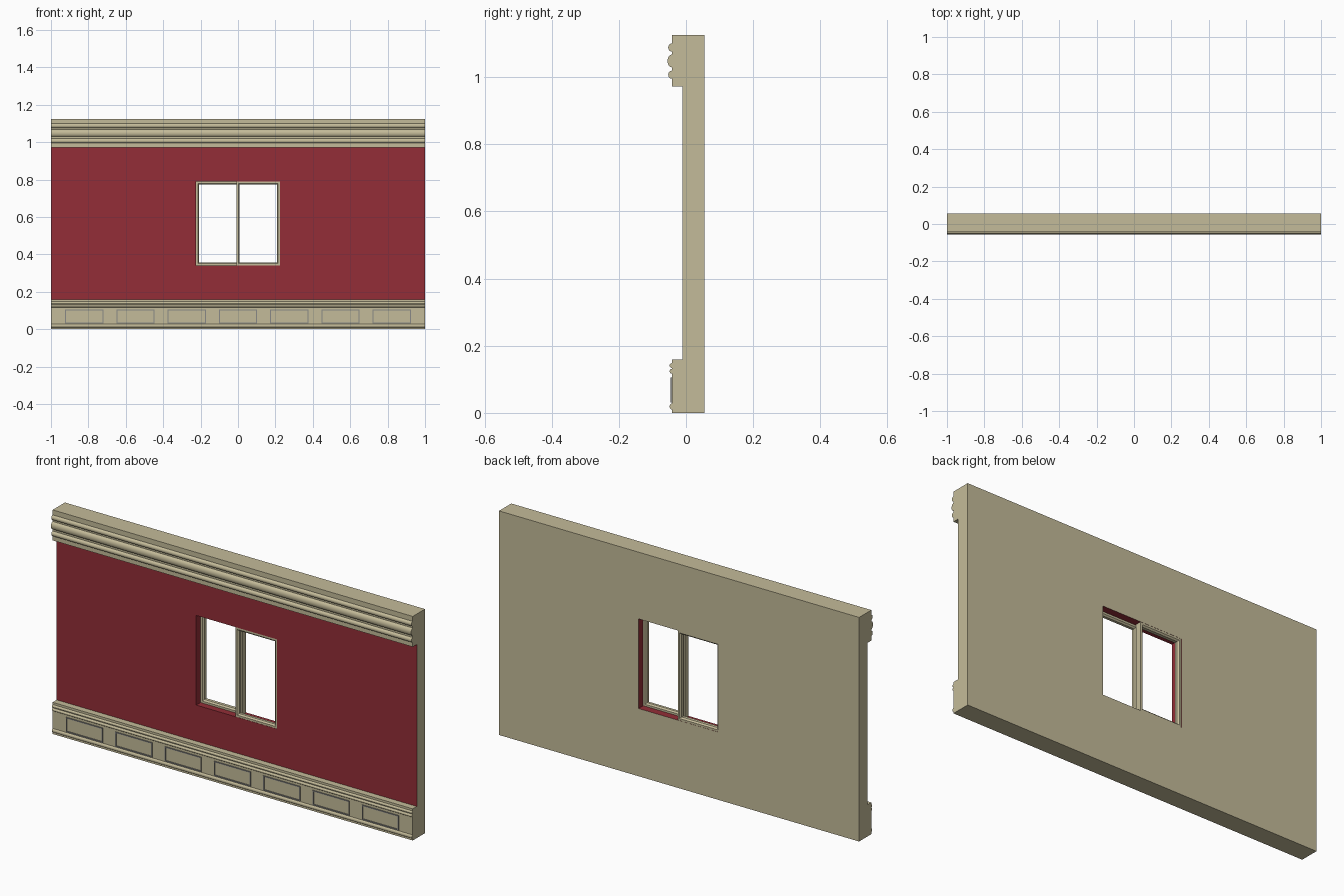
import bpy, bmesh, math

if "Cube" in bpy.data.objects:
    bpy.data.objects.remove(bpy.data.objects["Cube"])

BACK, WALL, TRIM = 0.055, -0.010, -0.042   # y of back, wall front, trim front
TOP = 1.125
HOLE = (-0.225, 0.225, 0.34, 0.79)         # window opening x0, x1, z0, z1


def material(name, rgb):
    m = bpy.data.materials.new(name)
    m.diffuse_color = (*rgb, 1)
    m.use_nodes = True
    m.node_tree.nodes["Principled BSDF"].inputs["Base Color"].default_value = m.diffuse_color
    return m


cream = material("cream_paint", (0.552, 0.497, 0.319))
red = material("red_wall", (0.292, 0.027, 0.038))
grey = material("grey_beading", (0.25, 0.25, 0.24))


def finish(name, bm, mats, smooth=False):
    bmesh.ops.recalc_face_normals(bm, faces=bm.faces)
    me = bpy.data.meshes.new(name)
    bm.to_mesh(me)
    bm.free()
    ob = bpy.data.objects.new(name, me)
    bpy.context.collection.objects.link(ob)
    for m in mats:
        me.materials.append(m)
    if smooth:
        bpy.ops.object.select_all(action='DESELECT')
        ob.select_set(True)
        bpy.context.view_layer.objects.active = ob
        bpy.ops.object.shade_smooth_by_angle(angle=math.radians(35))
    return ob


def rect_ring(name, loops, mats, slots=None):
    """Closed mitred ring through rectangles given as ((x0, x1, z0, z1), y)."""
    bm = bmesh.new()
    rings = [[bm.verts.new((x, y, z)) for x, z in
              ((r[0], r[2]), (r[1], r[2]), (r[1], r[3]), (r[0], r[3]))]
             for r, y in loops]
    n = len(rings)
    for i in range(n):
        a, b = rings[i], rings[(i + 1) % n]
        for k in range(4):
            f = bm.faces.new((a[k], a[(k + 1) % 4], b[(k + 1) % 4], b[k]))
            f.material_index = slots[i] if slots else 0
    return finish(name, bm, mats)


def inset(r, d):
    return (r[0] + d, r[1] - d, r[2] + d, r[3] - d)


def moulding(name, z0, z1, beads):
    """Full-width trim; each bead is (centre z, half height, projection)."""
    pts = [(WALL, z0), (TRIM, z0)]
    for zc, h, p in beads:
        for i in range(13):
            a = math.pi * (i / 12 - 0.5)
            pts.append((TRIM - p * math.cos(a), zc + h * math.sin(a)))
    pts += [(TRIM, z1), (WALL, z1)]
    bm = bmesh.new()
    face = bm.faces.new([bm.verts.new((-1, y, z)) for y, z in pts])
    out = bmesh.ops.extrude_face_region(bm, geom=[face], use_keep_orig=True)
    verts = [v for v in out["geom"] if isinstance(v, bmesh.types.BMVert)]
    bmesh.ops.translate(bm, verts=verts, vec=(2, 0, 0))
    return finish(name, bm, [cream], smooth=True)


# wall with opening: red front face and red reveals, cream elsewhere
outer = (-1, 1, 0, TOP)
rect_ring("wall", [(outer, BACK), (outer, WALL), (HOLE, WALL), (HOLE, BACK)],
          [cream, red], slots=[0, 1, 1, 0])

# cornice and skirting with rounded beads
moulding("cornice", 0.972, TOP,
         [(1.007, 0.012, 0.011), (1.048, 0.019, 0.013), (1.088, 0.012, 0.011)])
moulding("skirting", 0.0, 0.159,
         [(0.019, 0.009, 0.007), (0.124, 0.007, 0.007), (0.141, 0.007, 0.007)])

# thin rectangular beading on the skirting
for i in range(7):
    cx = (i - 3) * 0.274
    r = (cx - 0.102, cx + 0.102, 0.031, 0.105)
    q = inset(r, 0.005)
    rect_ring(f"skirting_panel_{i + 1}",
              [(r, TRIM + 0.001), (r, TRIM - 0.004), (q, TRIM - 0.004), (q, TRIM + 0.001)],
              [grey])

# sliding sashes: left one at the back, right one at the front
for name, x0, x1, ya, yb in (("left_sash", HOLE[0], 0.008, 0.024, BACK - 0.001),
                             ("right_sash", -0.008, HOLE[1], WALL + 0.001, 0.018)):
    r = (x0, x1, HOLE[2], HOLE[3])
    a, b = inset(r, 0.010), inset(r, 0.017)
    rect_ring(name, [(r, yb), (r, ya), (a, ya), (b, ya + 0.007), (b, yb - 0.007), (a, yb)],
              [cream])
